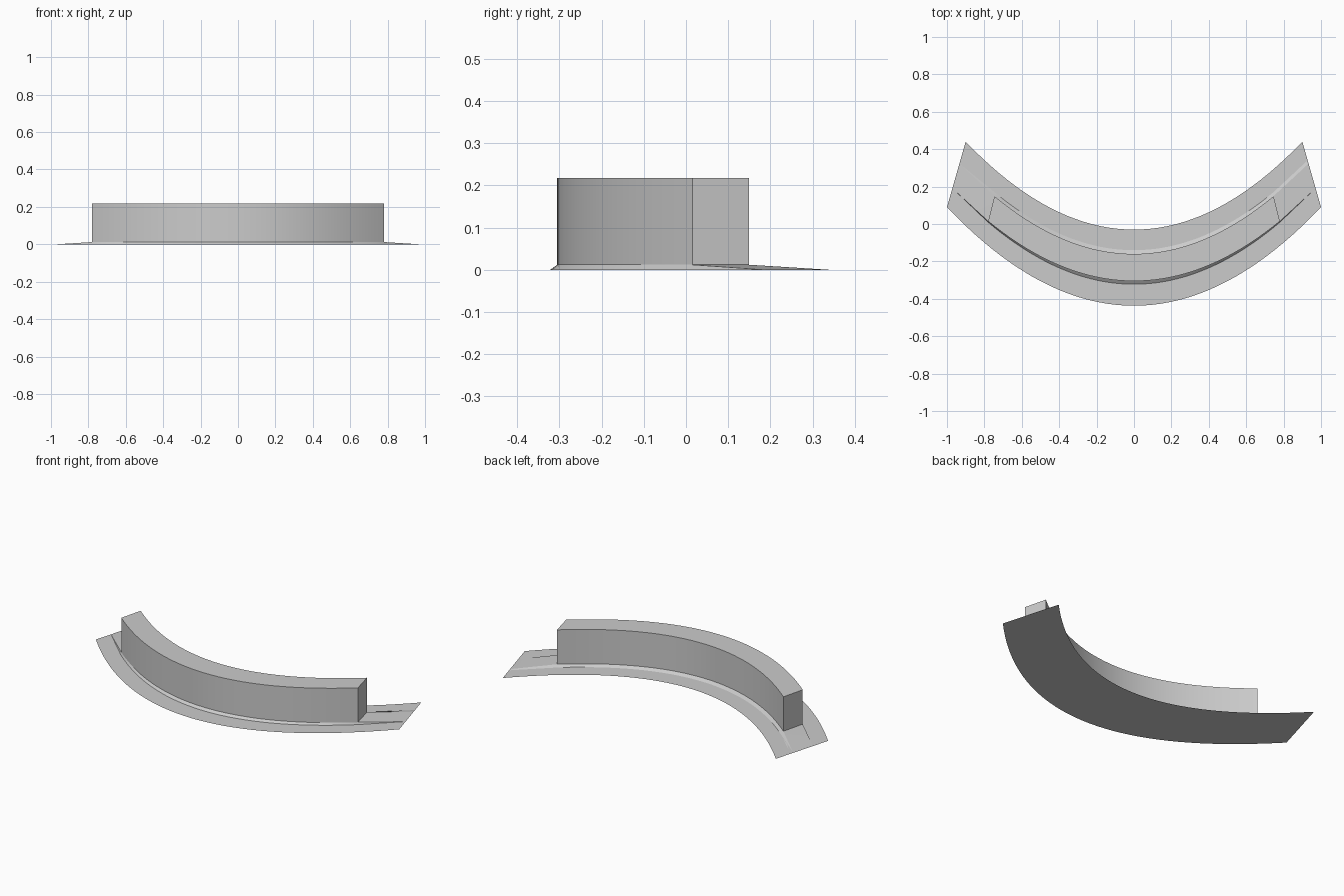
import bpy, bmesh, math

cube = bpy.data.objects.get("Cube")
if cube:
    bpy.data.objects.remove(cube, do_unlink=True)

grey = bpy.data.materials.new("light_grey")
grey.use_nodes = True
grey.diffuse_color = (0.6, 0.6, 0.6, 1)
grey.node_tree.nodes["Principled BSDF"].inputs["Base Color"].default_value = (0.6, 0.6, 0.6, 1)

# Parabolic rails: half width in x, y at the middle, y at the ends
PLATE_FRONT, PLATE_BACK = (1.0, -0.437, 0.09), (0.9, -0.03, 0.44)
FOOT_FRONT, FOOT_BACK = (0.97, -0.322, 0.19), (0.928, -0.14, 0.34)
WALL_FRONT, WALL_BACK = (0.97, -0.305, 0.19), (0.928, -0.16, 0.318)

WALL_END = 0.804      # share of the rail length that carries the wall
FOOT_TOP = 0.012
WALL_TOP = 0.217
STEPS = 40


def on_rail(rail, s, z):
    half, mid, end = rail
    return (half * s, mid + (end - mid) * s * s, z)


def foot_height(s):
    """Full height under the wall, sloping to nothing at the ends."""
    return FOOT_TOP * min(1, (1 - abs(s)) / (1 - WALL_END))


def loft(name, section, stations, capped=False):
    """Skin cross-sections, each listed from front to back."""
    bm = bmesh.new()
    rows = [[bm.verts.new(p) for p in section(s)] for s in stations]
    for a, b in zip(rows, rows[1:]):
        for i in range(len(a) - 1):
            bm.faces.new((a[i], b[i], b[i + 1], a[i + 1]))
    if capped:
        bm.faces.new(rows[0])
        bm.faces.new(rows[-1][::-1])
    mesh = bpy.data.meshes.new(name)
    bm.to_mesh(mesh)
    bm.free()
    mesh.materials.append(grey)
    obj = bpy.data.objects.new(name, mesh)
    bpy.context.collection.objects.link(obj)
    bpy.ops.object.select_all(action='DESELECT')
    obj.select_set(True)
    bpy.context.view_layer.objects.active = obj
    bpy.ops.object.shade_smooth_by_angle(angle=math.radians(20))
    return obj


spread = [2 * i / STEPS - 1 for i in range(STEPS + 1)]
under_wall = [s * WALL_END for s in spread]

# Thin curved ground sheet
loft("base_plate",
     lambda s: [on_rail(PLATE_FRONT, s, 0), on_rail(PLATE_BACK, s, 0)], spread)

# Low bevelled foot with ramps running out to both ends
loft("sloped_foot",
     lambda s: [on_rail(FOOT_FRONT, s, 0),
                on_rail(WALL_FRONT, s, foot_height(s)),
                on_rail(WALL_BACK, s, foot_height(s)),
                on_rail(FOOT_BACK, s, 0)],
     [-1] + under_wall + [1])

# Upright curved wall
loft("curved_wall",
     lambda s: [on_rail(WALL_FRONT, s, FOOT_TOP), on_rail(WALL_FRONT, s, WALL_TOP),
                on_rail(WALL_BACK, s, WALL_TOP), on_rail(WALL_BACK, s, FOOT_TOP)],
     under_wall, capped=True)
